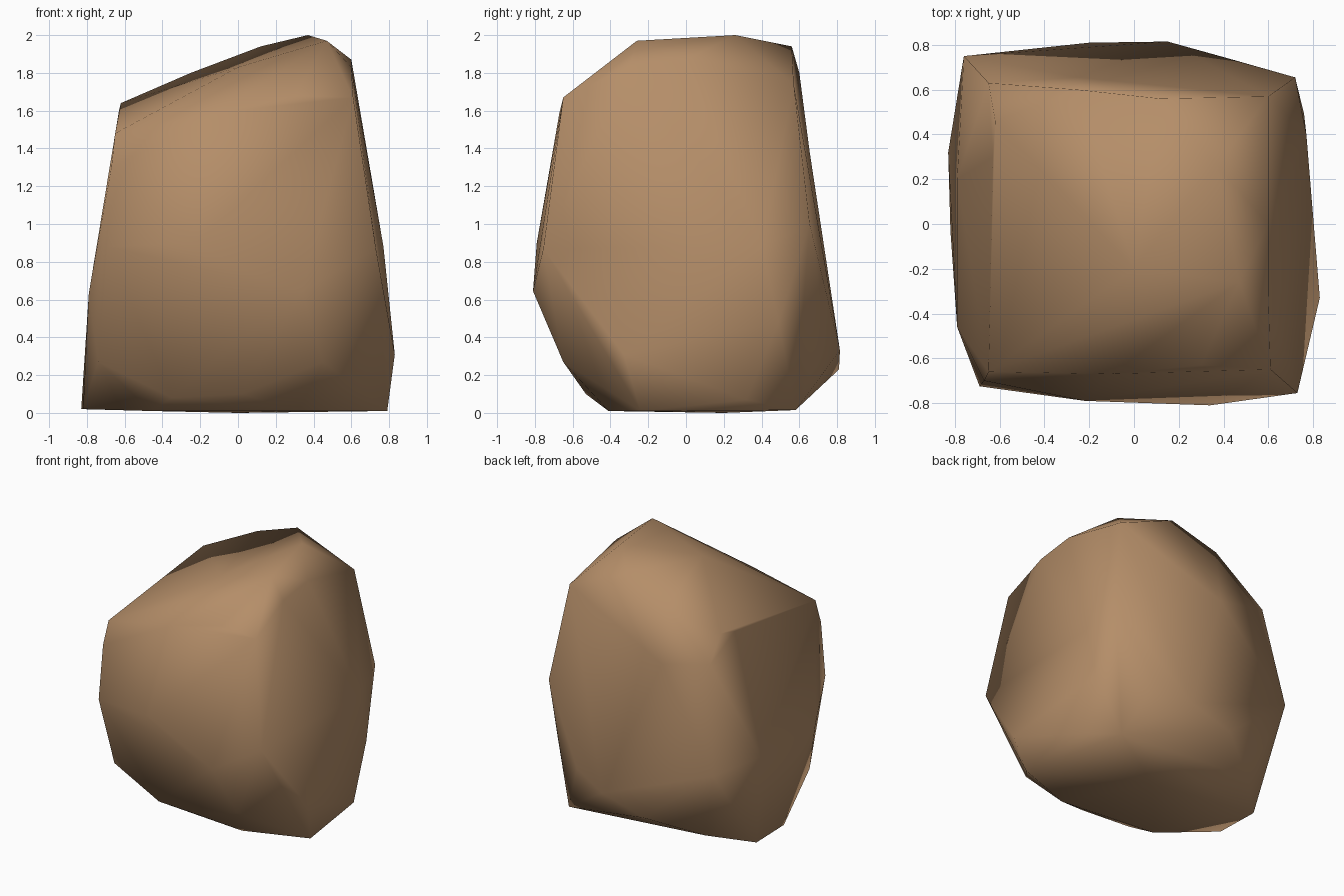
import bpy, bmesh
from mathutils import Vector

# Boulder corner points, grouped by height band (x, y, z)
base = [(-0.46, -0.33, 0.01), (0.32, -0.41, 0.01), (0.79, -0.24, 0.01), (0.77, 0.32, 0.07),
        (0.6, 0.58, 0.015), (-0.57, 0.57, 0.1), (-0.83, 0.32, 0.02), (-0.82, -0.03, 0.02),
        (0.0, 0.2, 0.0)]
foot = [(-0.35, -0.47, 0.08), (0.02, -0.53, 0.1), (0.45, -0.65, 0.27), (0.83, -0.33, 0.31),
        (0.76, 0.49, 0.48), (0.42, 0.74, 0.42), (0.15, 0.815, 0.33), (-0.2, 0.81, 0.23),
        (-0.74, -0.46, 0.27)]
belly = [(-0.79, -0.46, 0.63), (-0.69, -0.725, 0.88), (-0.22, -0.79, 0.9), (0.34, -0.81, 0.645),
         (0.73, -0.755, 0.87), (0.77, 0.4, 0.88), (0.72, 0.655, 1.0), (0.0, 0.72, 1.02),
         (-0.76, 0.75, 0.68), (-0.79, 0.2, 0.63)]
shoulder = [(-0.67, -0.7, 1.3), (-0.65, -0.66, 1.48), (-0.1, -0.67, 1.59), (0.3, -0.63, 1.68),
            (0.61, -0.65, 1.67), (0.66, 0.1, 1.5), (0.6, 0.57, 1.74), (-0.65, 0.63, 1.47)]
crown = [(-0.63, 0.3, 1.6), (-0.62, 0.46, 1.64), (-0.25, 0.6, 1.8), (0.12, 0.56, 1.94),
         (0.37, 0.26, 2.0), (0.47, -0.26, 1.97), (0.6, -0.3, 1.83), (0.6, 0.0, 1.87),
         (0.0, -0.2, 1.83)]
# Shallow hollow high on the back: start point and how far it sinks
hollow, sink = (-0.25, 0.705, 1.38), Vector((0, -0.05, 0))

# Wrap the points in one closed faceted skin
bm = bmesh.new()
for p in base + foot + belly + shoulder + crown:
    bm.verts.new(p)
dent = bm.verts.new(hollow)
bmesh.ops.convex_hull(bm, input=bm.verts[:])
dent.co += sink
loose = [v for v in bm.verts if not v.link_faces]
bmesh.ops.delete(bm, geom=loose, context='VERTS')
bmesh.ops.recalc_face_normals(bm, faces=bm.faces[:])
for f in bm.faces:
    f.smooth = True

# Boulder object in a single stone colour
mesh = bpy.data.meshes.new("boulder")
bm.to_mesh(mesh)
bm.free()
stone = bpy.data.materials.new("brown stone")
stone.diffuse_color = (0.46, 0.27, 0.14, 1.0)
mesh.materials.append(stone)
boulder = bpy.data.objects.new("boulder", mesh)
bpy.context.collection.objects.link(boulder)
